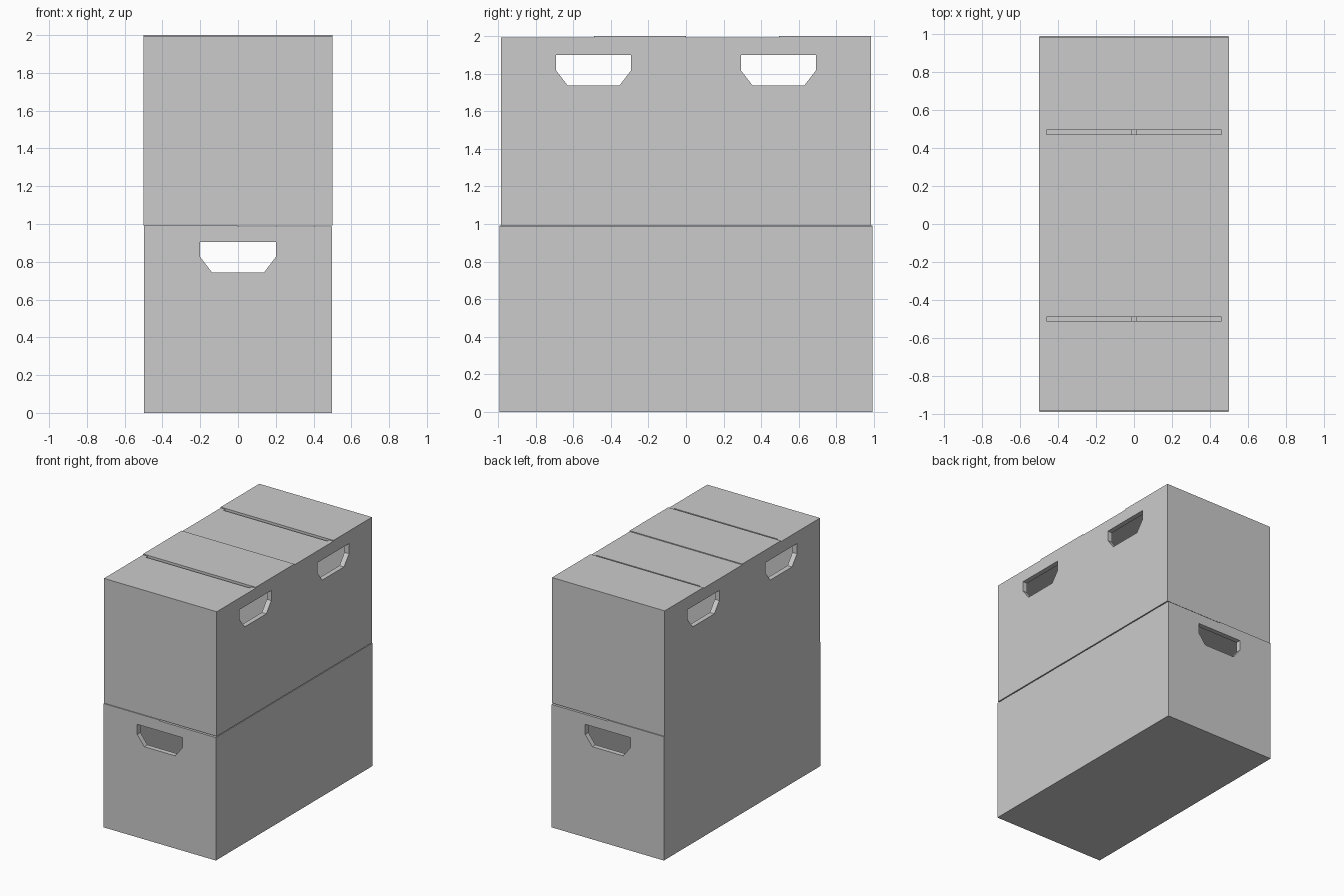
import bpy, bmesh
from mathutils import Matrix

if "Cube" in bpy.data.objects:
    bpy.data.objects.remove(bpy.data.objects["Cube"])

T = 0.04       # wall thickness
LIP = 0.007    # height of the raised flap above the walls


def make(name, bm, mat):
    bmesh.ops.recalc_face_normals(bm, faces=bm.faces)
    me = bpy.data.meshes.new(name)
    bm.to_mesh(me)
    bm.free()
    ob = bpy.data.objects.new(name, me)
    bpy.context.collection.objects.link(ob)
    ob.matrix_world = mat
    return ob


def block(name, x0, x1, y0, y1, z0, z1, mat):
    bm = bmesh.new()
    size = Matrix.Diagonal((x1 - x0, y1 - y0, z1 - z0, 1))
    mid = Matrix.Translation(((x0 + x1) / 2, (y0 + y1) / 2, (z0 + z1) / 2))
    bmesh.ops.create_cube(bm, size=1, matrix=mid @ size)
    return make(name, bm, mat)


def handle_cutter(length, mat):
    # tapered hand-hole profile pushed through along local x
    prof = [(-.2, .906), (.2, .906), (.2, .825), (.137, .743), (-.137, .743), (-.2, .825)]
    bm = bmesh.new()
    f = bm.faces.new([bm.verts.new((-length, y, z)) for y, z in prof])
    ext = bmesh.ops.extrude_face_region(bm, geom=[f])
    bmesh.ops.translate(bm, vec=(2 * length, 0, 0),
                        verts=[v for v in ext["geom"] if isinstance(v, bmesh.types.BMVert)])
    return make("handle_cutter", bm, mat)


def cut(ob, cutter):
    mod = ob.modifiers.new("cut", "BOOLEAN")
    mod.operation, mod.solver, mod.object = "DIFFERENCE", "EXACT", cutter
    bpy.context.view_layer.objects.active = ob
    bpy.ops.object.modifier_apply(modifier=mod.name)
    bpy.data.objects.remove(cutter)


def carton(name, hx, hy, h, mat):
    # hollow body with hand holes in both ends
    body = block(name + "_body", -hx, hx, -hy, hy, 0, h, mat)
    ix, iy = hx - T, hy - T
    cut(body, block("cavity", -ix, ix, -iy, iy, T, h + 1, mat))
    cut(body, handle_cutter(hx + .2, mat))
    # outer flaps: one flush with the walls, one lapping slightly over them
    block(name + "_flush_flap", -ix, ix, -iy, -.019, h - .02, h, mat)
    block(name + "_raised_flap", -ix, ix, .003, iy, h - .02, h, mat)
    block(name + "_raised_flap_top", -hx, hx, .003, hy, h, h + LIP, mat)
    # inner flaps with a narrow gap between them
    for side, s in (("left", -1), ("right", 1)):
        a, b = sorted((s * .012, s * ix))
        block(f"{name}_inner_flap_{side}", a, b, -iy, iy, h - .04, h - .02, mat)


# long lower carton, turned so its hand holes face front and back
carton("lower_carton", .992, .498, .986, Matrix.Rotation(1.57079633, 4, "Z"))

# two upper cartons side by side, hand holes facing left and right
for label, y in (("front", -.492), ("back", .492)):
    carton(f"upper_{label}_carton", .5, .492, 1.0, Matrix.Translation((0, y, .993)))
